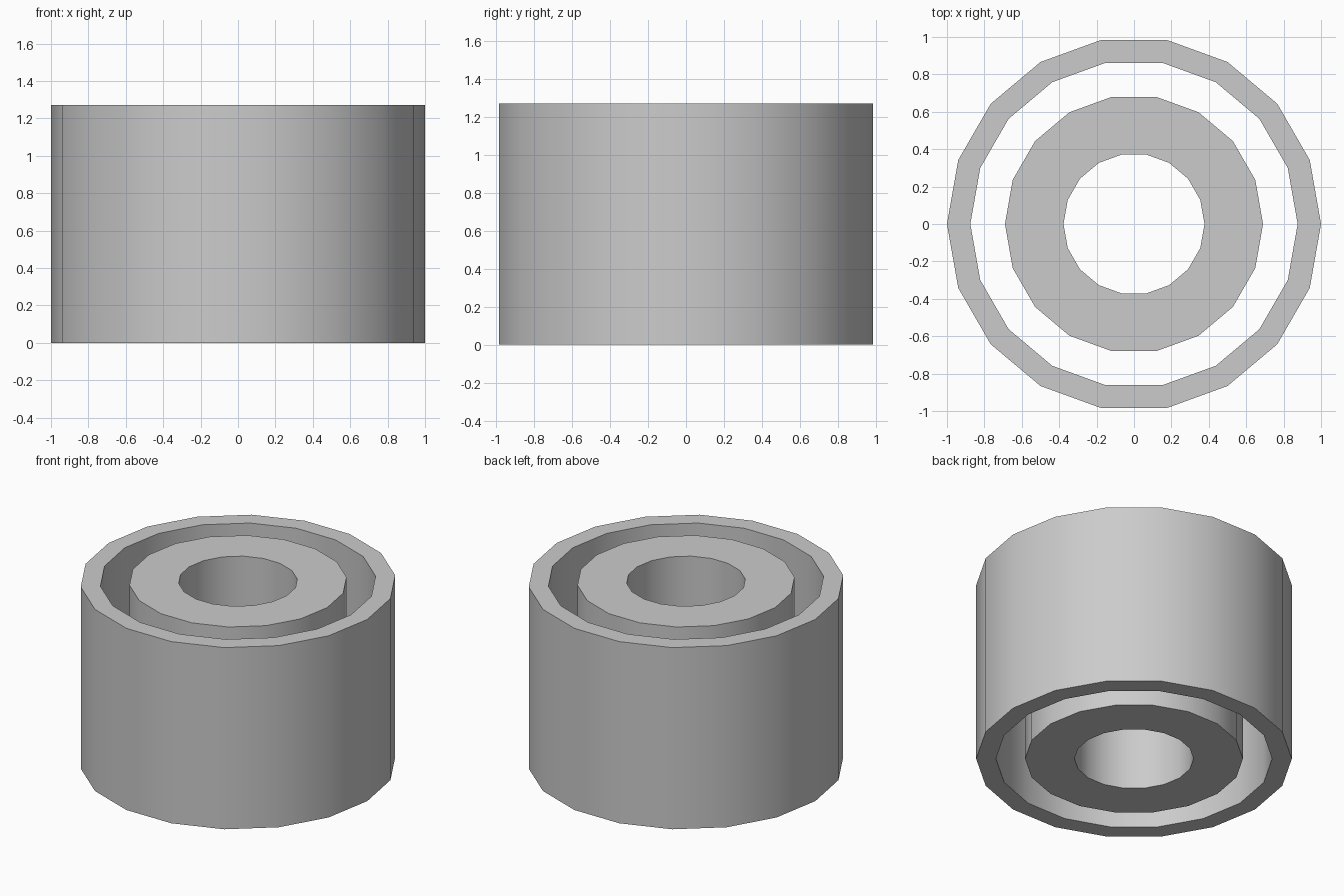
import bpy, bmesh, math

if "Cube" in bpy.data.objects:
    bpy.data.objects.remove(bpy.data.objects["Cube"])

SIDES = 18
HEIGHT = 1.27


def tube(name, r_out, r_in):
    """Open tube standing on z = 0, with flat ring-shaped ends."""
    bm = bmesh.new()
    # Closed rectangular profile swept around z
    profile = [(r_out, 0), (r_out, HEIGHT), (r_in, HEIGHT), (r_in, 0)]
    rings = []
    for i in range(SIDES):
        a = 2 * math.pi * i / SIDES
        rings.append([bm.verts.new((r * math.cos(a), r * math.sin(a), z))
                      for r, z in profile])
    for i in range(SIDES):
        a, b = rings[i], rings[(i + 1) % SIDES]
        for j in range(4):
            k = (j + 1) % 4
            bm.faces.new((a[j], b[j], b[k], a[k]))
    bmesh.ops.recalc_face_normals(bm, faces=bm.faces)
    mesh = bpy.data.meshes.new(name)
    bm.to_mesh(mesh)
    bm.free()
    obj = bpy.data.objects.new(name, mesh)
    bpy.context.collection.objects.link(obj)
    # Smooth walls, sharp rims
    bpy.ops.object.select_all(action='DESELECT')
    obj.select_set(True)
    bpy.context.view_layer.objects.active = obj
    bpy.ops.object.shade_smooth_by_angle(angle=math.radians(30))
    return obj


# Thin outer shell and thick inner sleeve, separated by an open gap
tube("outer_shell", 1.0, 0.875)
tube("inner_sleeve", 0.69, 0.377)
